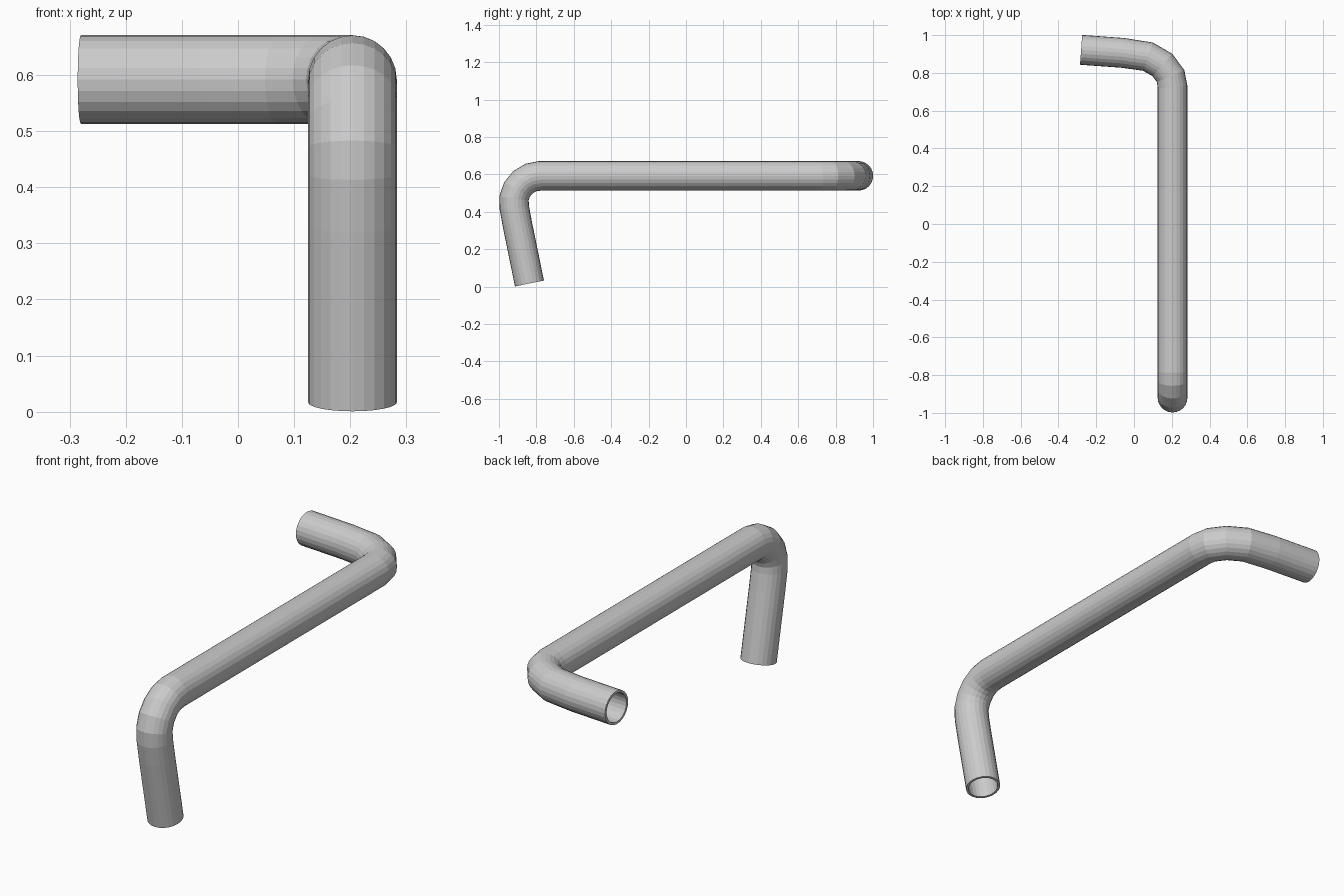
import bpy, bmesh, math
from mathutils import Vector

if "Cube" in bpy.data.objects:
    bpy.data.objects.remove(bpy.data.objects["Cube"])

R = 0.079          # tube radius
WALL = 0.011       # wall thickness
X, Z = 0.204, 0.592  # axis of the long straight run

# centre line: leg foot, then lower bend as an arc in the y-z plane
path = [Vector((X, -0.837, 0.0165)), Vector((X, -0.902, 0.335))]
bend, tilt, steps = 0.141, math.radians(12), 5
for i in range(steps + 1):
    a = math.pi + tilt - (math.pi / 2 + tilt) * i / steps
    path.append(Vector((X, -0.78 + bend * math.cos(a), Z - bend + bend * math.sin(a))))

# long run, then the wider bend in the x-y plane out to the open end
for x, y in [(X, 0.725), (0.194, 0.783), (0.150, 0.842), (0.074, 0.886),
             (-0.06, 0.906), (-0.28, 0.922)]:
    path.append(Vector((x, y, Z)))

# round profile swept along the centre line
curve = bpy.data.curves.new("pipe_path", 'CURVE')
curve.dimensions = '3D'
curve.bevel_depth = R
curve.bevel_resolution = 10
curve.use_fill_caps = False
spline = curve.splines.new('POLY')
spline.points.add(len(path) - 1)
for pt, co in zip(spline.points, path):
    pt.co = (*co, 1)
guide = bpy.data.objects.new("pipe_guide", curve)
bpy.context.collection.objects.link(guide)
bpy.context.view_layer.update()
mesh = bpy.data.meshes.new_from_object(guide.evaluated_get(bpy.context.evaluated_depsgraph_get()))
bpy.data.objects.remove(guide)

# flat-faced shell with outward normals
bm = bmesh.new()
bm.from_mesh(mesh)
bmesh.ops.remove_doubles(bm, verts=bm.verts, dist=1e-5)
bmesh.ops.recalc_face_normals(bm, faces=bm.faces)
for f in bm.faces:
    f.smooth = False
# make sure the foot's faces point away from the tube axis
foot = min(bm.faces, key=lambda f: f.calc_center_median().z)
mid = (path[0] + path[1]) / 2
if foot.normal.dot(foot.calc_center_median() - mid) < 0:
    bmesh.ops.reverse_faces(bm, faces=bm.faces)
bm.to_mesh(mesh)
bm.free()

# hollow pipe with open ends
mesh.name = "bent_pipe"
pipe = bpy.data.objects.new("bent_pipe", mesh)
bpy.context.collection.objects.link(pipe)
solid = pipe.modifiers.new("wall", 'SOLIDIFY')
solid.thickness = WALL
solid.offset = -1
